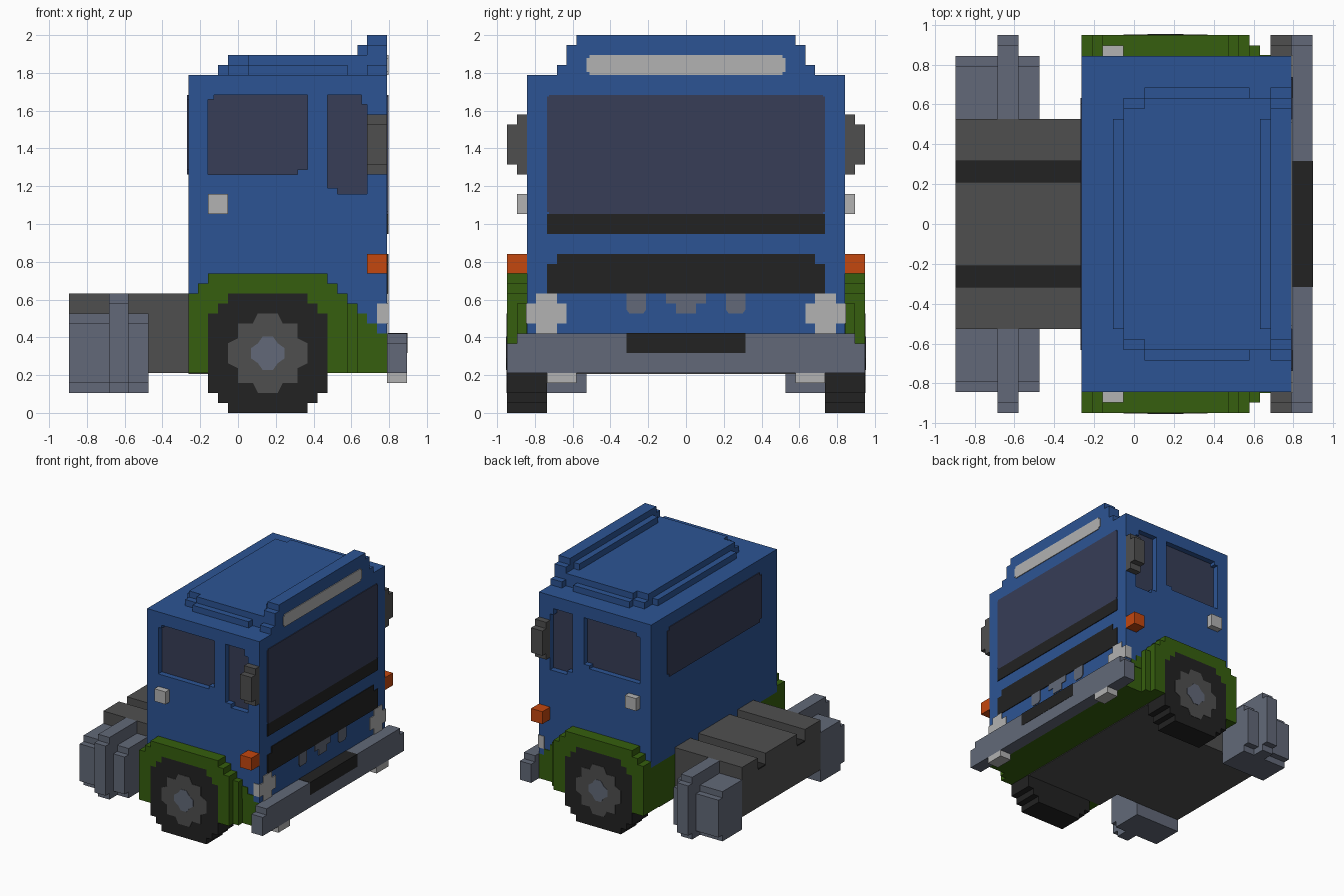
import bpy, bmesh

cube = bpy.data.objects.get("Cube")
if cube:
    bpy.data.objects.remove(cube, do_unlink=True)

U = 2 / 38   # one block; the truck drives towards +x


def material(name, hexcode):
    lin = []
    for i in (0, 2, 4):
        c = int(hexcode[i:i + 2], 16) / 255
        lin.append(c / 12.92 if c <= 0.04045 else ((c + 0.055) / 1.055) ** 2.4)
    m = bpy.data.materials.new(name)
    m.use_nodes = True
    m.diffuse_color = (*lin, 1)
    m.node_tree.nodes["Principled BSDF"].inputs["Base Color"].default_value = (*lin, 1)
    return m


BLUE = material("cab blue", "2C5494")
GREEN = material("body green", "365F0E")
BLACK = material("black", "222222")
GREY = material("dark grey", "4F4F4F")
SLATE = material("slate metal", "626978")
LIGHT = material("light grey", "B2B2B2")
GLASS = material("window glass", "373D57")
ORANGE = material("signal orange", "C4470F")


def prism(name, mat, axis, pts, lo, hi, mirror=False):
    """Extrude an outline in block units along an axis from lo to hi."""
    place = {"x": lambda a, b, d: (d, a, b),
             "y": lambda a, b, d: (a, d, b),
             "z": lambda a, b, d: (a, b, d)}[axis]
    bm = bmesh.new()
    rings = [[bm.verts.new([c * U for c in place(a, b, d)]) for a, b in pts] for d in (lo, hi)]
    bm.faces.new(rings[0])
    bm.faces.new(rings[1])
    n = len(pts)
    for i in range(n):
        j = (i + 1) % n
        bm.faces.new((rings[0][i], rings[0][j], rings[1][j], rings[1][i]))
    bmesh.ops.recalc_face_normals(bm, faces=bm.faces)
    me = bpy.data.meshes.new(name)
    bm.to_mesh(me)
    bm.free()
    me.materials.append(mat)
    ob = bpy.data.objects.new(name, me)
    bpy.context.collection.objects.link(ob)
    if mirror:
        mod = ob.modifiers.new("Mirror", "MIRROR")
        mod.use_axis = (False, True, False)
    return ob


def rect(a0, b0, a1, b1):
    return [(a0, b0), (a1, b0), (a1, b1), (a0, b1)]


def stepped(a0, b0, a1, b1, s=1):
    """Rectangle with a square step cut out of every corner."""
    return [(a0 + s, b0), (a1 - s, b0), (a1 - s, b0 + s), (a1, b0 + s),
            (a1, b1 - s), (a1 - s, b1 - s), (a1 - s, b1), (a0 + s, b1),
            (a0 + s, b1 - s), (a0, b1 - s), (a0, b0 + s), (a0 + s, b0 + s)]


def box(name, mat, x, y, z, mirror=False):
    return prism(name, mat, "z", rect(x[0], y[0], x[1], y[1]), z[0], z[1], mirror)


def turned(quarter, cx=3, cz=6):
    """Repeat a quarter outline four times about the axle."""
    pts = []
    for _ in range(4):
        pts += [(cx + a, cz + b) for a, b in quarter]
        quarter = [(b, -a) for a, b in quarter]
    return pts


# Cab shell with sunk side windows
cab = box("cab", BLUE, (-5, 15), (-16, 16), (11, 34))
windows = {
    "door_window": [(-3, 24), (6, 24), (6, 24.5), (7, 24.5), (7, 32), (-2.4, 32),
                    (-2.4, 31.5), (-3, 31.5)],
    "quarter_window": [(10, 22), (13, 22), (13, 31), (12.4, 31), (12.4, 32), (9, 32),
                       (9, 22.6), (10, 22.6)],
}
for name, outline in windows.items():
    cutter = prism("window_cutter", BLUE, "y", outline, 15, 17, True)
    cutter.hide_render = True
    mod = cab.modifiers.new("Cut", "BOOLEAN")
    mod.operation, mod.object, mod.solver = "DIFFERENCE", cutter, "EXACT"
    bpy.context.view_layer.objects.active = cab
    bpy.ops.object.modifier_apply(modifier=mod.name)
    bpy.data.objects.remove(cutter, do_unlink=True)
    prism(name, GLASS, "y", outline, 15, 15.1, True)
box("cab_nose", BLUE, (12, 15), (-16, 16), (8, 11))

# Roof layers and sun visor
for name, x, y, z in [
    ("roof_rear_lip", (-2, -1), 10, (34, 35)),
    ("roof_base", (-1, 15), 12, (34, 35)),
    ("roof_side_rails", (1, 11), 13, (34, 35)),
    ("roof_panel", (-1, 1), 11, (35, 36)),
    ("roof_top", (1, 13), 12, (35, 36)),
    ("visor_base", (13, 15), 13, (34, 35)),
    ("visor_middle", (13, 15), 12, (35, 37)),
    ("visor_back", (12, 13), 10, (36, 37)),
    ("visor_top", (13, 15), 11, (37, 38)),
]:
    box(name, BLUE, x, (-y, y), z)

# Face of the cab
F0, F1 = 15, 15.12
prism("visor_light", LIGHT, "x", stepped(-10, 34, 10, 36, 0.3), F0, F1)
prism("windscreen", GLASS, "x", stepped(-14, 20, 14, 32, 0.2), F0, F1)
prism("wiper_strip", BLACK, "x", rect(-14, 18, 14, 20), F0, F1)
prism("grille", BLACK, "x", [(-14, 12), (14, 12), (14, 15), (13, 15), (13, 16),
                             (-13, 16), (-13, 15), (-14, 15)], F0, F1)
prism("centre_vent", SLATE, "x", [(-1, 10), (1, 10), (1, 11), (2, 11), (2, 12),
                                  (-2, 12), (-2, 11), (-1, 11)], F0, F1)
prism("side_vents", SLATE, "x", [(4.3, 10), (5.7, 10), (6, 10.4), (6, 12), (4, 12),
                                 (4, 10.4)], F0, F1, True)
prism("headlights", LIGHT, "x", stepped(12, 8, 16.1, 12), 14, 15.14, True)

# Rear window
prism("rear_window", GLASS, "x", stepped(-12, 24, 12, 32, 0.5), -5.12, -5)

# Side fittings
box("mirror_inner", GREY, (13, 15), (16, 17), (24, 30), True)
box("mirror_outer", GREY, (13, 15), (17, 18), (25, 29), True)
box("door_handles", LIGHT, (-3, -1), (16, 17), (20, 22), True)
box("turn_signals", ORANGE, (13, 15), (16, 18), (14, 16), True)

# Green lower body and wheel arches
box("lower_body", GREEN, (-5, 12), (-16, 16), (4, 11))
box("lower_nose", GREEN, (12, 15), (-16, 16), (4, 8))
box("nose_step_high", GREEN, (12, 13), (16, 16.1), (8, 10), True)
box("nose_step_low", GREEN, (13, 14), (16, 16.1), (8, 9), True)
box("arch_front_step", GREEN, (11, 12), (16, 17), (4, 11), True)
prism("wheel_arches", GREEN, "y", [
    (-5, 4), (-5, 12), (-4, 12), (-4, 13), (-3, 13), (-3, 14), (9, 14), (9, 13),
    (10, 13), (10, 12), (11, 12), (11, 4), (9, 4), (9, 10), (8, 10), (8, 11), (7, 11),
    (7, 12), (-1, 12), (-1, 11), (-2, 11), (-2, 10), (-3, 10), (-3, 4)], 16, 18, True)

# Wheels
prism("tyres", BLACK, "y", turned([(-4, 6), (4, 6), (4, 5), (5, 5), (5, 4), (6, 4)][1:]),
      14, 18, True)
prism("rims", GREY, "y", turned([(1, 4), (1.5, 3), (3, 3), (3, 1.5), (4, 1)]), 17.9, 18.06, True)
prism("hub_caps", SLATE, "y", turned([(0.5, 1.7), (1, 1), (1.7, 0.5)]), 18, 18.12, True)

# Bumper
prism("bumper", SLATE, "x", [(-18, 4), (18, 4), (18, 7), (17, 7), (17, 8), (-17, 8),
                             (-17, 7), (-18, 7)], 15, 17)
box("bumper_plate", BLACK, (15, 17.05), (-6, 6), (6, 8.05))
box("fog_lamps", LIGHT, (15, 17), (11, 14), (3, 4), True)

# Chassis with two sunk rails
box("underbody", GREY, (-5, 9), (-14, 14), (3.9, 4))
box("chassis", GREY, (-17, -5), (-10, 10), (4, 10))
box("chassis_deck_middle", GREY, (-17, -5), (-4, 4), (10, 12))
box("chassis_deck_sides", GREY, (-17, -5), (6, 10), (10, 12), True)
box("chassis_rails", BLACK, (-17, -5), (4, 6), (10, 10.2), True)

# Side tanks with a raised band
prism("tanks", SLATE, "x", [(10, 2), (15, 2), (15, 3), (16, 3), (16, 9), (15, 9),
                            (15, 10), (10, 10)], -17, -9, True)
prism("tank_bands", SLATE, "x", [(10, 2), (17, 2), (17, 3), (18, 3), (18, 11), (17, 11),
                                 (17, 12), (10, 12)], -13, -11, True)
